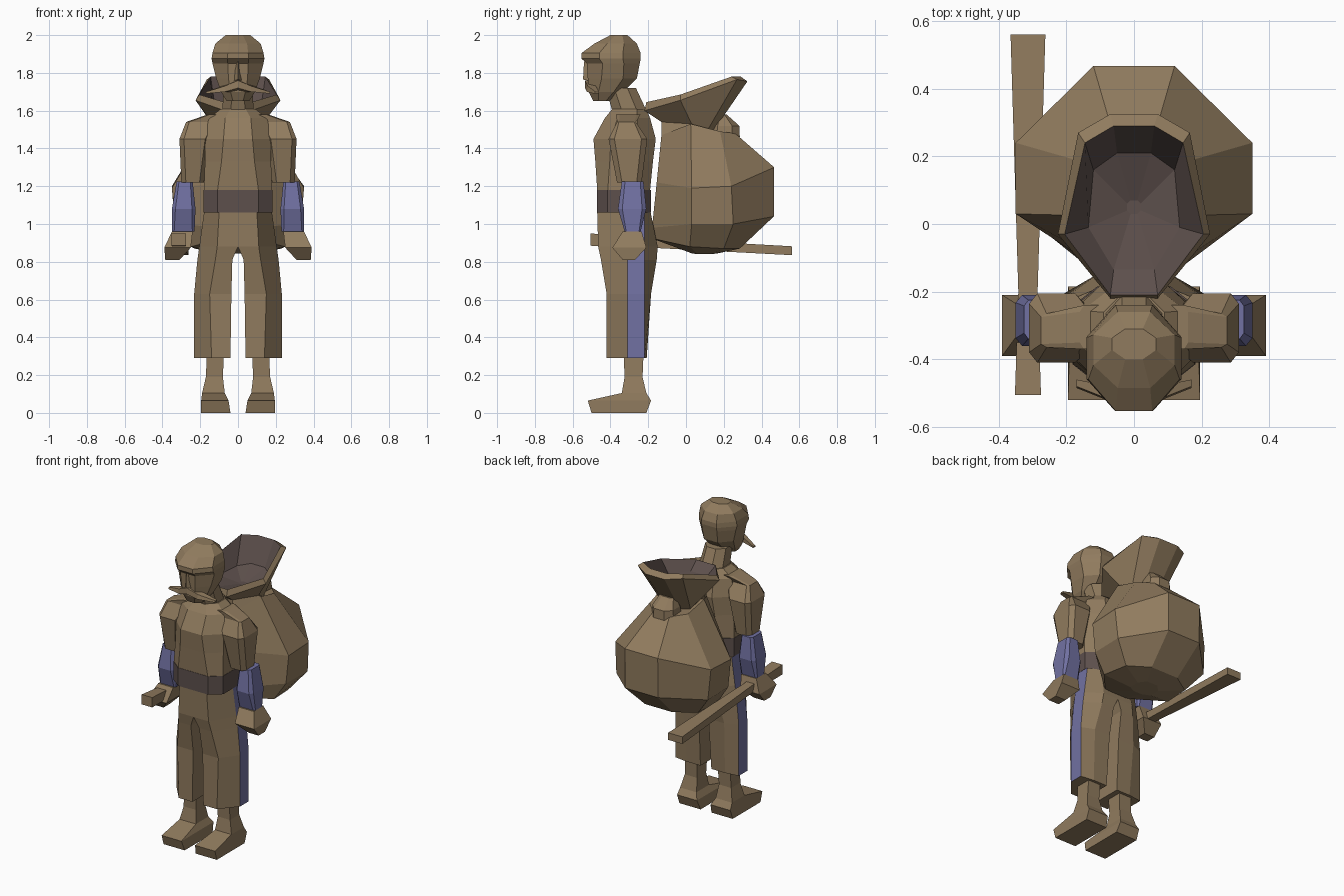
import bpy, bmesh


def material(name, rgb):
    m = bpy.data.materials.new(name)
    m.diffuse_color = (*rgb, 1)
    return m


BROWN = material("clay brown", (0.28, 0.198, 0.112))
BLUE = material("dusty blue", (0.165, 0.165, 0.36))
DARK = material("dark umber", (0.11, 0.08, 0.073))


def loft(name, rings, mats=(BROWN,), band_rule=None, face_rule=None, mirror=False):
    """Skin a stack of rings, close both ends, colour by band or face direction."""
    bm = bmesh.new()
    loops = [[bm.verts.new(p) for p in r] for r in rings]
    n = len(rings[0])
    for k, (a, b) in enumerate(zip(loops, loops[1:])):
        for i in range(n):
            f = bm.faces.new((a[i], a[(i + 1) % n], b[(i + 1) % n], b[i]))
            f.material_index = band_rule(k) if band_rule else 0
    bm.faces.new(loops[0][::-1])
    f = bm.faces.new(loops[-1])
    f.material_index = band_rule(len(rings)) if band_rule else 0
    bmesh.ops.recalc_face_normals(bm, faces=bm.faces)
    bm.normal_update()
    if face_rule:
        for f in bm.faces:
            f.material_index = face_rule(f.calc_center_median(), f.normal)
    me = bpy.data.meshes.new(name)
    bm.to_mesh(me)
    bm.free()
    for m in mats:
        me.materials.append(m)
    ob = bpy.data.objects.new(name, me)
    bpy.context.collection.objects.link(ob)
    if mirror:
        ob.modifiers.new("Mirror", 'MIRROR')
    return ob


def octo(x0, x1, y0, y1, z, c=0.28):
    """Eight-sided ring: a rectangle with cut corners."""
    a, b = (x1 - x0) * c, (y1 - y0) * c
    return [(x0 + a, y0, z), (x1 - a, y0, z), (x1, y0 + b, z), (x1, y1 - b, z),
            (x1 - a, y1, z), (x0 + a, y1, z), (x0, y1 - b, z), (x0, y0 + b, z)]


def quad(x0, x1, y0, y1, z):
    return [(x0, y0, z), (x1, y0, z), (x1, y1, z), (x0, y1, z)]


def sym(*half):
    """Ring mirrored in x from its right half."""
    return list(half) + [(-x, y, z) for x, y, z in reversed(half)]


# torso, belt and neck
loft("torso", [octo(-.18, .18, -.47, -.19, 1.18, .2), octo(-.175, .175, -.48, -.175, 1.33, .25),
               octo(-.175, .175, -.49, -.16, 1.45), octo(-.155, .155, -.43, -.19, 1.56),
               octo(-.09, .09, -.39, -.21, 1.61)])
loft("belt", [octo(-.182, .182, -.472, -.185, z, .2) for z in (1.06, 1.18)], (DARK,))
loft("neck", [octo(-.085, .085, -.385, -.20, 1.58), octo(-.075, .075, -.425, -.265, 1.72)])

# head with a heavy brow, then nose and moustache
loft("head", [octo(-.06, .06, -.49, -.40, 1.65), octo(-.09, .09, -.515, -.33, 1.70),
              octo(-.115, .115, -.52, -.26, 1.77), octo(-.135, .135, -.525, -.245, 1.85, .3),
              octo(-.14, .14, -.553, -.24, 1.875, .3), octo(-.135, .135, -.553, -.24, 1.905, .3),
              octo(-.12, .12, -.485, -.26, 1.955, .3), octo(-.065, .065, -.40, -.31, 2.0, .3)])
loft("nose", [[(-.035, -.50, 1.755), (0, -.545, 1.765), (.035, -.50, 1.755)],
              [(-.014, -.50, 1.86), (0, -.54, 1.86), (.014, -.50, 1.86)]])
loft("moustache", [[(0, -.50, 1.70), (0, -.535, 1.72), (0, -.535, 1.76), (0, -.50, 1.765)],
                   [(.07, -.48, 1.70), (.07, -.525, 1.70), (.07, -.52, 1.73), (.07, -.48, 1.735)],
                   [(.17, -.46, 1.69), (.17, -.485, 1.69), (.17, -.48, 1.70),
                    (.17, -.46, 1.70)]], mirror=True)

# arms: sleeve, blue forearm, hand
loft("upper_arm", [octo(.18, .30, -.365, -.235, 1.22, .2), octo(.15, .31, -.41, -.205, 1.45, .15),
                   octo(.11, .275, -.365, -.265, 1.54, .1), octo(.08, .16, -.37, -.24, 1.58, .15)],
     mirror=True)
loft("forearm", [octo(.23, .35, -.325, -.24, .96, .1), octo(.225, .35, -.36, -.21, 1.08, .15),
                 octo(.24, .325, -.34, -.225, 1.225, .15)], (BLUE,), mirror=True)
loft("hand", [quad(.31, .385, -.335, -.27, .81), quad(.25, .39, -.39, -.21, .875),
              quad(.24, .35, -.335, -.235, .96)], mirror=True)


# trouser legs with a blue outer stripe
def leg_ring(x0, xm, x1, y0, y1, z):
    return [(x0, y0, z), (xm, y0, z), (x1, -.31, z), (x1, -.22, z), (xm, y1, z), (x0, y1, z)]


loft("trouser_leg", [leg_ring(.04, .14, .232, -.42, -.208, .29),
                     leg_ring(.035, .15, .232, -.42, -.185, .63),
                     leg_ring(.03, .12, .215, -.45, -.155, .81),
                     leg_ring(0, .11, .205, -.465, -.15, .88),
                     leg_ring(0, .10, .18, -.47, -.187, 1.06)], (BROWN, BLUE),
     face_rule=lambda c, n: int(n.x > .8 and -.3 < c.y < -.22), mirror=True)

# feet and ankles
loft("foot", [quad(.04, .195, -.50, -.21, 0), quad(.05, .195, -.52, -.185, .065),
              quad(.07, .19, -.34, -.21, .105), quad(.08, .17, -.325, -.23, .19),
              quad(.075, .165, -.33, -.225, .31)], mirror=True)

# sack: rounded body, pinched neck, flared open mouth with a dark lining
sack = [sym((.03, .03, .845), (.08, .06, .84), (.08, .13, .84), (.04, .17, .845)),
        sym((.07, -.185, .925), (.25, .02, .88), (.23, .20, .87), (.10, .285, .87)),
        sym((.07, -.18, .98), (.33, .03, 1.0), (.335, .25, 1.0), (.12, .465, 1.04)),
        sym((.07, -.155, 1.22), (.35, .03, 1.19), (.35, .24, 1.2), (.12, .467, 1.3)),
        sym((.06, -.13, 1.47), (.15, .025, 1.53), (.14, .18, 1.49), (.06, .26, 1.48)),
        sym((.05, -.13, 1.54), (.13, .03, 1.53), (.11, .11, 1.49), (.05, .14, 1.485)),
        sym((.07, -.22, 1.60), (.225, -.03, 1.655), (.165, .27, 1.765), (.07, .325, 1.755)),
        sym((.07, -.21, 1.645), (.205, -.03, 1.685), (.145, .24, 1.78), (.06, .29, 1.78)),
        sym((.06, -.135, 1.60), (.135, -.01, 1.61), (.12, .16, 1.61), (.05, .21, 1.625)),
        sym((.01, .03, 1.57), (.02, .04, 1.57), (.02, .06, 1.57), (.01, .07, 1.57))]
loft("sack", sack, (BROWN, DARK), band_rule=lambda k: int(k >= 7))
loft("sack_knot", [octo(-.08, .08, .12, .285, 1.46, .25), octo(-.075, .075, .13, .282, 1.52, .25),
                   octo(-.05, .05, .17, .215, 1.58, .25)])


# wooden stick held in one hand
def stick_ring(x0, x1, y, z0, z1):
    return [(x0, y, z0), (x1, y, z0), (x1, y, z1), (x0, y, z1)]


loft("stick", [stick_ring(-.352, -.275, -.505, .885, .95), stick_ring(-.342, -.285, -.2, .875, .925),
               stick_ring(-.365, -.262, .56, .835, .882)])
